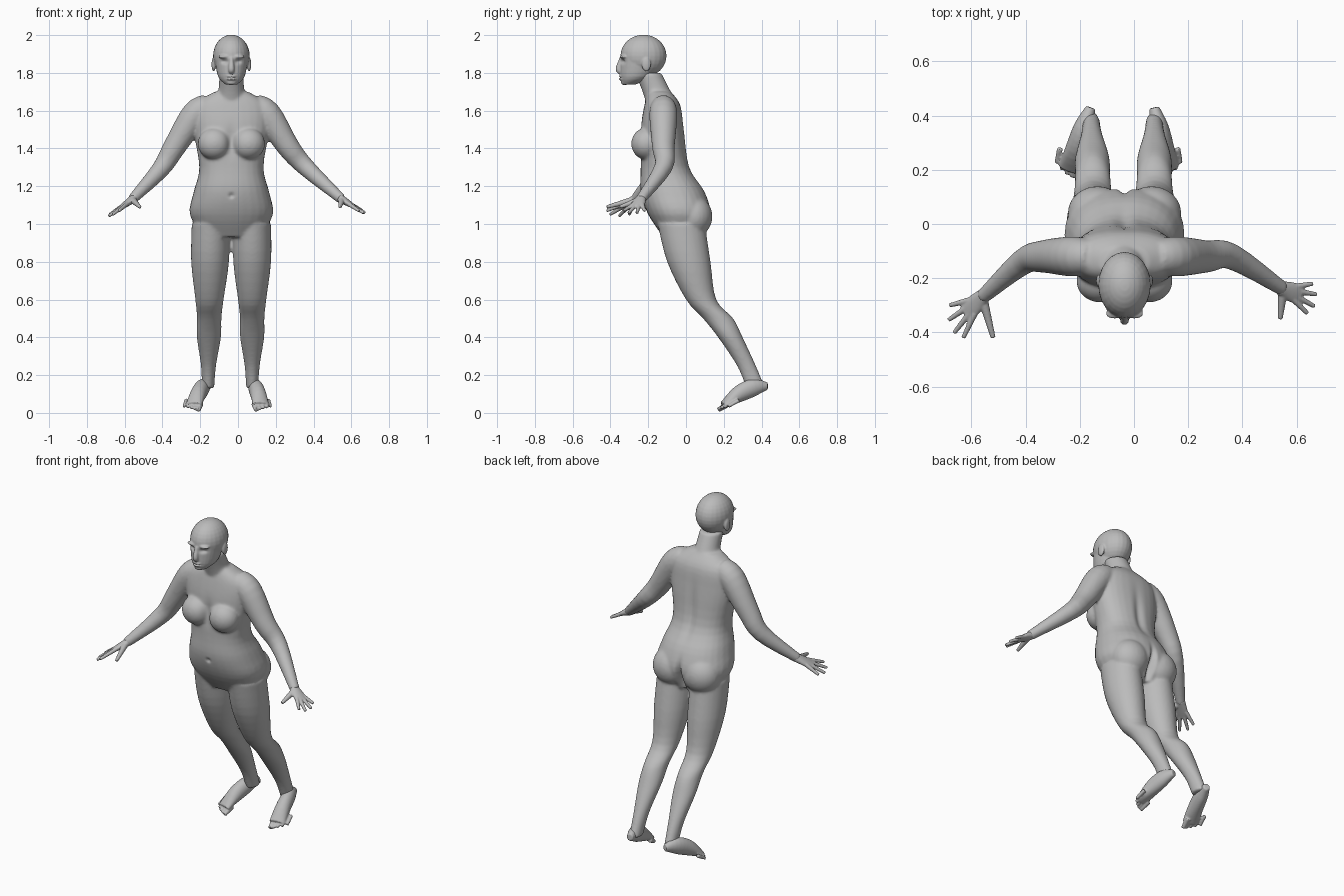
import bpy, bmesh, math
from mathutils import Vector, Matrix

cube = bpy.data.objects.get("Cube")
if cube:
    bpy.data.objects.remove(cube)

skin = bpy.data.materials.new("plain_grey")
skin.use_nodes = True
grey = (.5, .5, .5, 1)
skin.diffuse_color = grey
skin.node_tree.nodes["Principled BSDF"].inputs["Base Color"].default_value = grey

MIDLINE = -.035
RING_SIDES = 28
SUBSTEPS = 4
RIGHT, LEFT = -1, 1
BOTH_SIDES = (RIGHT, LEFT)


def mirrored(side, offset):
    """Sideways position measured outward from the midline of the body."""
    return MIDLINE + side * offset


def blend(start, end, amount):
    return start + (end - start) * amount


def smooth_rows(rows):
    """Pass a soft curve through rows of values, adding rows in between."""
    rows = [Vector(row) for row in rows]
    last = len(rows) - 1
    result = []
    for i in range(last):
        start, end = rows[i], rows[i + 1]
        leaving = (end - rows[max(i - 1, 0)]) / 2
        arriving = (rows[min(i + 2, last)] - start) / 2
        for step in range(SUBSTEPS):
            t = step / SUBSTEPS
            ease = t * t * (3 - 2 * t)
            result.append(blend(start, end, ease)
                          + leaving * t * (1 - t) ** 2
                          - arriving * t * t * (1 - t))
    return result + [rows[last]]


def oval(center, across, along, power):
    """Superellipse ring spanned by two half axes."""
    ring = []
    for k in range(RING_SIDES):
        angle = math.tau * k / RING_SIDES
        c, s = math.cos(angle), math.sin(angle)
        ring.append(center
                    + across * math.copysign(abs(c) ** (2 / power), c)
                    + along * math.copysign(abs(s) ** (2 / power), s))
    return ring


def loft(bm, rings):
    """Bridge the rings into a closed solid."""
    loops = [[bm.verts.new(point) for point in ring] for ring in rings]
    for low, high in zip(loops, loops[1:]):
        for i in range(RING_SIDES):
            j = (i + 1) % RING_SIDES
            bm.faces.new((low[i], low[j], high[j], high[i]))
    bm.faces.new(loops[0][::-1])
    bm.faces.new(loops[-1])


def stack(bm, rows, power=2):
    """Level slices, each: height, centre x, half width, front y, back y."""
    rings = []
    for z, x, width, front, back in smooth_rows(rows):
        center = Vector((x, (front + back) / 2, z))
        depth = Vector((0, (back - front) / 2, 0))
        rings.append(oval(center, Vector((width, 0, 0)), depth, power))
    loft(bm, rings)


def tube(bm, rows, side):
    """Limb along a path, each row: x, y, z, half width, half thickness."""
    rows = smooth_rows(rows)
    points = [row.to_3d() if len(row) == 3 else Vector(row[:3]) for row in rows]
    rings = []
    for i, (point, row) in enumerate(zip(points, rows)):
        ahead = points[min(i + 1, len(points) - 1)]
        heading = (ahead - points[max(i - 1, 0)]).normalized()
        across = Vector(side)
        across = (across - heading * across.dot(heading)).normalized()
        rings.append(oval(point, across * row[3], heading.cross(across) * row[4], 2))
    loft(bm, rings)


def ball(bm, center, radii):
    place = Matrix.Translation(center) @ Matrix.Diagonal((*radii, 1))
    bmesh.ops.create_uvsphere(bm, u_segments=24, v_segments=16, radius=1, matrix=place)


def finish(name, bm, voxel, smoothing, dents=()):
    """Fuse the solids into one skin, soften it, then press in the details."""
    bmesh.ops.recalc_face_normals(bm, faces=bm.faces)
    rough = bpy.data.meshes.new(name)
    bm.to_mesh(rough)
    bm.free()
    part = bpy.data.objects.new(name, rough)
    bpy.context.collection.objects.link(part)
    fuse = part.modifiers.new("fuse", 'REMESH')
    fuse.mode = 'VOXEL'
    fuse.voxel_size = voxel
    soften = part.modifiers.new("soften", 'SMOOTH')
    soften.iterations = smoothing
    graph = bpy.context.evaluated_depsgraph_get()
    mesh = bpy.data.meshes.new_from_object(part.evaluated_get(graph))
    part.modifiers.clear()
    part.data = mesh
    for center, radii, push in dents:
        for vert in mesh.vertices:
            offset = vert.co - Vector(center)
            distance = sum((o / r) ** 2 for o, r in zip(offset, radii))
            vert.co.y += push * math.exp(-distance)
    mesh.materials.clear()
    mesh.materials.append(skin)
    mesh.shade_smooth()


# Torso from crotch to shoulders, and neck
body = bmesh.new()
torso = [(.93, .15, -.12, .07), (1.05, .22, -.2, .13), (1.17, .2, -.24, .1),
         (1.3, .17, -.24, .02), (1.5, .2, -.24, -.01), (1.63, .19, -.22, -.03),
         (1.7, .09, -.2, -.08)]
stack(body, [(z, MIDLINE, *rest) for z, *rest in torso], 2.3)
stack(body, [(1.6, MIDLINE, .1, -.2, -.03), (1.7, MIDLINE, .07, -.23, -.08),
             (1.8, MIDLINE, .064, -.27, -.13)])

# Breasts, buttocks and legs
leg = [(1, .1, -.15, .1), (.8, .1, -.1, .13), (.6, .075, 0, .16), (.5, .065, .09, .25),
       (.4, .064, .17, .3), (.25, .04, .27, .37), (.13, .032, .32, .42)]
heels = {RIGHT: -.16, LEFT: .075}
for side in BOTH_SIDES:
    ball(body, (mirrored(side, .09), -.21, 1.425), (.088, .08, .085))
    ball(body, (mirrored(side, .1), .04, 1.04), (.11, .1, .11))
    hip = mirrored(side, .11)
    stack(body, [(z, blend(heels[side], hip, z), *rest) for z, *rest in leg])

# Arms from shoulder to wrist
elbows = {RIGHT: (-.41, -.14, 1.29), LEFT: (.36, -.12, 1.3)}
wrists = {RIGHT: Vector((-.56, -.27, 1.13)), LEFT: Vector((.55, -.24, 1.13))}
for side in BOTH_SIDES:
    joints = [(mirrored(side, out), -.12, z)
              for out, z in ((.12, 1.63), (.19, 1.58), (.3, 1.41))]
    joints += [elbows[side], wrists[side]]
    tube(body, [(*joint, r, r) for joint, r in zip(joints, (.06, .074, .06, .048, .027))],
         (0, 1, 0))

cleft = ((MIDLINE, .13, 1), (.016, .09, .09), -.045)
spine = ((MIDLINE, .01, 1.36), (.025, .07, .16), -.014)
navel = ((MIDLINE, -.24, 1.15), (.012, .03, .012), .012)
breastbone = ((MIDLINE, -.25, 1.44), (.025, .05, .07), .012)
finish("body", body, .008, 8, [cleft, spine, navel, breastbone])

# Head: cranium, jaw, nose, lips, chin, brows and ears
head = bmesh.new()
ball(head, (MIDLINE, -.225, 1.89), (.097, .122, .112))
jaw = [(1.738, .03, -.335, -.27), (1.78, .07, -.348, -.18), (1.88, .09, -.348, -.13)]
stack(head, [(z, MIDLINE, *rest) for z, *rest in jaw])
tube(head, [(MIDLINE, -.342, 1.88, .01, .01), (MIDLINE, -.357, 1.82, .016, .016),
            (MIDLINE, -.345, 1.8, .012, .01)], (1, 0, 0))
for z in (1.768, 1.782):
    ball(head, (MIDLINE, -.34, z), (.027, .017, .007))
ball(head, (MIDLINE, -.325, 1.75), (.026, .02, .015))
dents = [((MIDLINE, -.35, 1.775), (.026, .03, .004), .006)]
for side in BOTH_SIDES:
    eye = mirrored(side, .036)
    ball(head, (eye, -.33, 1.886), (.034, .02, .01))
    ball(head, (mirrored(side, .094), -.21, 1.845), (.011, .024, .038))
    dents.append(((eye, -.345, 1.86), (.02, .04, .011), .013))
finish("head", head, .005, 3, dents)


def hand(name, wrist, index, pinky, thumb):
    """Flat palm with four spread fingers and a thumb."""
    bm = bmesh.new()
    index, pinky, thumb = Vector(index), Vector(pinky), Vector(thumb)
    across = index - pinky
    middle = wrist.lerp(index.lerp(pinky, .5), 1.2)
    palm = ((-.1, .026, .024), (.3, .037, .016), (.55, .032, .01))
    tube(bm, [(*wrist.lerp(middle, t), w, h) for t, w, h in palm], across)

    def digit(root, tip, thick, thin):
        tube(bm, [(*root, thick, thick), (*tip, thin, thin)], across)

    for finger in range(4):
        tip = index.lerp(pinky, finger / 3)
        if finger in (1, 2):
            tip = wrist.lerp(tip, 1.2)
        digit(wrist.lerp(tip, .4), tip, .012, .008)
    digit(wrist.lerp(thumb, .1), thumb, .018, .009)
    finish(name, bm, .004, 2)


hand("right_hand", wrists[RIGHT], (-.63, -.42, 1.07), (-.68, -.3, 1.05), (-.52, -.42, 1.09))
hand("left_hand", wrists[LEFT], (.64, -.33, 1.07), (.66, -.22, 1.07), (.54, -.35, 1.09))


def foot(name, side, front):
    """Pointed foot sloping down from the heel to five toes."""
    bm = bmesh.new()
    rows = ((.43, .142, .018, .02), (.36, .135, .036, .046), (.28, .1, .042, .044),
            (.2, .043, .045, .018))
    tube(bm, [(blend(heels[side], front, i / 3), *row) for i, row in enumerate(rows)],
         (1, side * .45, 0))
    for toe in range(5):
        k = toe / 4
        thick = .015 if toe == 0 else .011
        tip = Vector((front + side * blend(-.025, .05, k), .17 + .055 * k * k,
                      .015 + .02 * k))
        root = tip + Vector((-side * .012, .055, .032))
        tube(bm, [(*root, thick, thick), (*tip, thick * .8, thick * .8)], (1, 0, 0))
    finish(name, bm, .005, 2)


foot("right_foot", RIGHT, -.235)
foot("left_foot", LEFT, .122)
